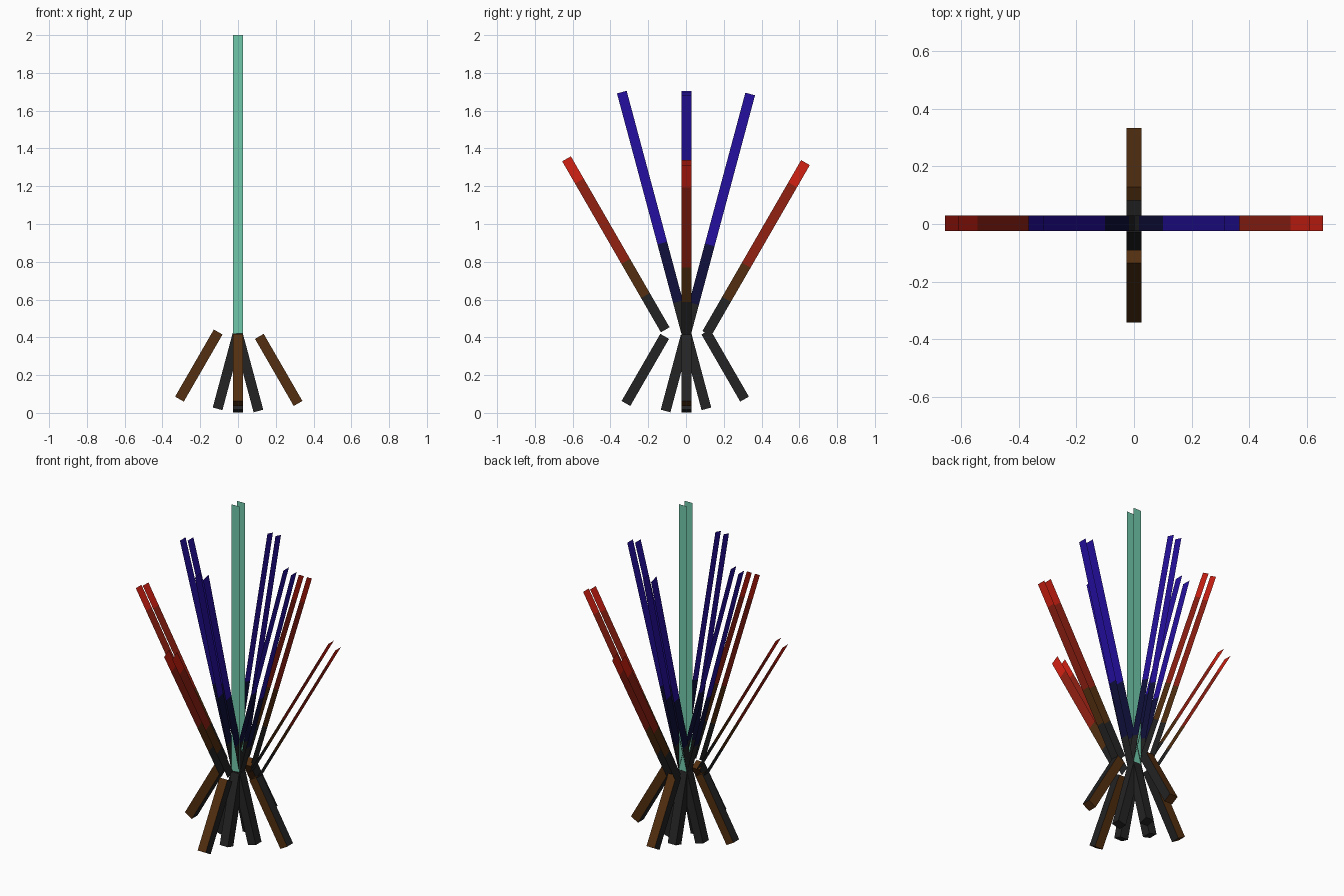
import bpy, bmesh
from math import radians
from mathutils import Matrix, Vector

cube = bpy.data.objects.get("Cube")
if cube:
    bpy.data.objects.remove(cube, do_unlink=True)


def material(name, rgb):
    m = bpy.data.materials.new(name)
    m.use_nodes = True
    m.diffuse_color = (*rgb, 1)
    m.node_tree.nodes["Principled BSDF"].inputs["Base Color"].default_value = (*rgb, 1)
    return m


CHAR = material("charcoal", (0.017, 0.017, 0.017))
BROWN = material("wood brown", (0.085, 0.028, 0.005))
DARK_RED = material("dark red", (0.29, 0.015, 0.006))
RED = material("bright red", (0.65, 0.015, 0.006))
NAVY = material("navy", (0.005, 0.005, 0.045))
BLUE = material("deep blue", (0.018, 0.005, 0.35))
TEAL = material("teal", (0.165, 0.58, 0.41))

H = 0.0265  # half thickness of every bar
TOP = 0.42  # height where logs and flames meet


def finish(name, bm, mats, matrix):
    bm.transform(matrix)
    mesh = bpy.data.meshes.new(name)
    bm.to_mesh(mesh)
    bm.free()
    for m in mats:
        mesh.materials.append(m)
    bpy.context.collection.objects.link(bpy.data.objects.new(name, mesh))


def placed(axis, sign, angle, out, z):
    """Lean outward by an angle along an axis, from a start point."""
    lean = sign * radians(angle)
    if axis == "x":
        return Matrix.Translation((sign * out, 0.003, z)) @ Matrix.Rotation(lean, 4, "Y")
    return Matrix.Translation((0, sign * out, z)) @ Matrix.Rotation(-lean, 4, "X")


def flame(name, length, bands, matrix):
    """Two parallel thin strips, split along their length into colour bands."""
    bm = bmesh.new()
    for side in (-1, 1):
        start = 0
        for i, (end, _) in enumerate(bands):
            ys = (-H, H, H, -H) if side > 0 else (H, -H, -H, H)
            zs = (start, start, end, end)
            face = bm.faces.new([bm.verts.new((side * H, y, z * length)) for y, z in zip(ys, zs)])
            face.material_index = i
            start = end
    bmesh.ops.remove_doubles(bm, verts=bm.verts, dist=0.0001)
    finish(name, bm, [m for _, m in bands], matrix)


def log(name, length, end_material, matrix):
    """Square bar hanging from its top end, charred on two sides."""
    bm = bmesh.new()
    bmesh.ops.create_cube(bm, size=1)
    bm.transform(Matrix.Translation((0, 0, -length / 2)) @ Matrix.Diagonal((2 * H, 2 * H, length, 1)))
    bm.normal_update()
    for f in bm.faces:
        f.material_index = 0 if abs(f.normal.x) > 0.5 else 1
    finish(name, bm, [CHAR, end_material], matrix)


RED_BANDS = [(0.2, CHAR), (0.4, BROWN), (0.87, DARK_RED), (1, RED)]
BLUE_BANDS = [(0.125, CHAR), (0.37, NAVY), (1, BLUE)]
SIDES = {"right": ("x", -1), "left": ("x", 1), "front": ("y", -1), "back": ("y", 1)}

for side, (axis, sign) in SIDES.items():
    # Leaning flames
    lift = 0.02 if sign < 0 else 0
    flame(side + "_red_flame", 1.045, RED_BANDS, placed(axis, sign, 30, 0.11, TOP + lift))
    flame(side + "_blue_flame", 1.313, BLUE_BANDS, placed(axis, sign, 15, 0, TOP + lift / 2))
    # Logs spread outward at the foot
    raised = side in ("right", "back")
    lift = 0.023 if raised else 0
    log(side + "_outer_log", 0.41, BROWN,
        placed(axis, sign, -30, 0.105 if raised else 0.113, 0.405 + lift))
    log(side + "_inner_log", 0.41, CHAR, placed(axis, sign, -15, 0.002, 0.406 + lift / 2))

# Upright central flame, facing front and back
flame("central_flame", 2 - TOP, [(1, TEAL)],
      Matrix.Translation(Vector((0.001, 0, TOP))) @ Matrix.Rotation(radians(90), 4, "Z"))
